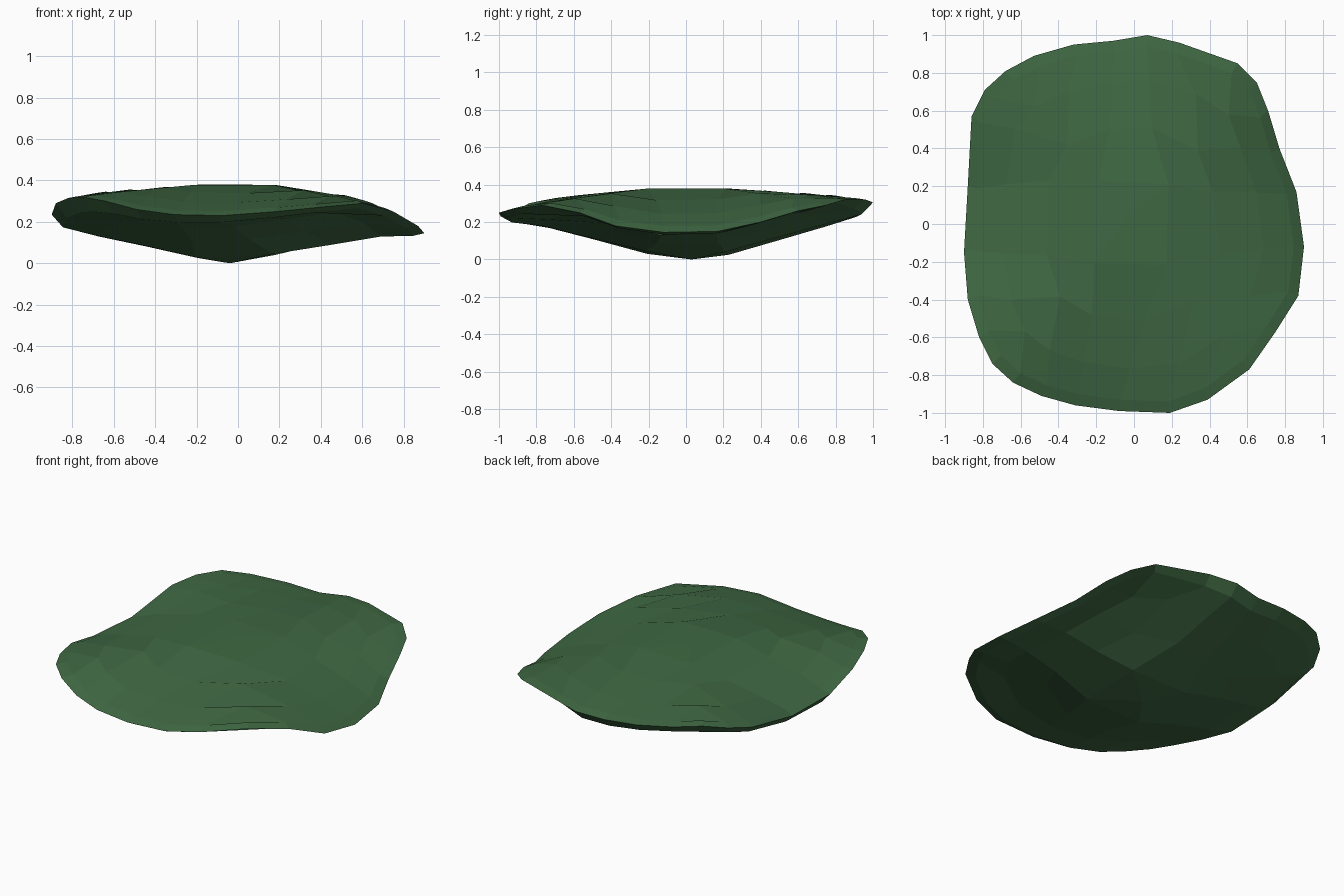
import bpy
import bmesh

old = bpy.data.objects.get("Cube")
if old:
    bpy.data.objects.remove(old, do_unlink=True)

# Rim outline, clockwise from the back left corner: x, y, height
RIM = [
    (.65, .75, .29), (.71, .6, .26), (.77, .4, .2), (.86, .17, .15),
    (.9, -.12, .145), (.87, -.38, .18), (.75, -.57, .25),
    (.61, -.77, .29), (.39, -.93, .27), (.19, -1, .25), (-.08, -.99, .23),
    (-.31, -.96, .235), (-.49, -.91, .26), (-.64, -.84, .3),
    (-.75, -.74, .32), (-.82, -.6, .315), (-.88, -.4, .29), (-.9, -.15, .235),
    (-.88, .2, .225), (-.86, .57, .29), (-.79, .71, .32),
    (-.68, .81, .34), (-.53, .89, .325), (-.32, .95, .305), (-.11, .97, .29),
    (.07, 1, .305), (.24, .96, .32), (.55, .85, .32),
]
SIDE = 7            # cells along each side of the square grid
TOP_HEIGHT = .38
# Ring number: (distance from centre, top blend to rim, bottom blend, tilt)
RINGS = {1: (.28, .02, .11, .4), 3: (.52, .3, .41, .3),
         5: (.77, .6, .68, .25), 7: (.94, .86, .82, .12)}


def rim_point(a):
    """Point on the rim at a fractional position along the outline."""
    k = int(a)
    p, q = RIM[k % len(RIM)], RIM[(k + 1) % len(RIM)]
    return [m + (n - m) * (a - k) for m, n in zip(p, q)]


def outline_position(u, v, ring):
    """Position along the outline for a grid point on a square ring."""
    if u == ring:
        side, part = 0, 1 - v / ring
    elif v == -ring:
        side, part = 1, 1 - u / ring
    elif u == -ring:
        side, part = 2, 1 + v / ring
    else:
        side, part = 3, 1 + u / ring
    return SIDE * (side + part / 2)


def add_sheet(bm, upper):
    """Domed upper or bowl-shaped lower sheet; returns its border vertices."""
    grid, border = {}, {}
    for i in range(SIDE + 1):
        for j in range(SIDE + 1):
            u, v = 2 * i - SIDE, 2 * j - SIDE
            ring = max(abs(u), abs(v))
            a = outline_position(u, v, ring)
            x, y, z = rim_point(a)
            t, high, low, tilt = RINGS[ring]
            if upper:
                height = TOP_HEIGHT + (z - TOP_HEIGHT) * high
            else:
                # Deeper on one side, thinner at the back corners
                lean = 1 + tilt * (x - .5 * y)
                thin = 1 + .3 * max(0, y) * abs(x)
                height = z * min(.95, low * lean * thin)
            grid[i, j] = bm.verts.new((x * t, y * t, height))
            if ring == SIDE:
                border[round(a) % len(RIM)] = grid[i, j]
    middle = SIDE // 2
    for i in range(SIDE):
        for j in range(SIDE):
            corners = (grid[i, j], grid[i + 1, j],
                       grid[i + 1, j + 1], grid[i, j + 1])
            if i == j == middle:
                # Central peak or foot
                tip = bm.verts.new((-.04, .03, TOP_HEIGHT if upper else 0))
                for k in range(4):
                    bm.faces.new((corners[k - 1], corners[k], tip))
            else:
                bm.faces.new(corners)
    return border


# Two sheets joined by a rounded rim
bm = bmesh.new()
top = add_sheet(bm, True)
bottom = add_sheet(bm, False)
edge = [bm.verts.new(p) for p in RIM]
for k in range(len(RIM)):
    n = (k + 1) % len(RIM)
    bm.faces.new((top[k], top[n], edge[n], edge[k]))
    bm.faces.new((edge[k], edge[n], bottom[n], bottom[k]))
bmesh.ops.recalc_face_normals(bm, faces=bm.faces)

mesh = bpy.data.meshes.new("leaf_pad")
bm.to_mesh(mesh)
bm.free()
pad = bpy.data.objects.new("leaf_pad", mesh)
bpy.context.collection.objects.link(pad)

# Leaf green
green = bpy.data.materials.new("leaf_green")
green.use_nodes = True
color = (.05, .14, .056, 1)
green.diffuse_color = color
green.node_tree.nodes["Principled BSDF"].inputs["Base Color"].default_value = color
mesh.materials.append(green)
